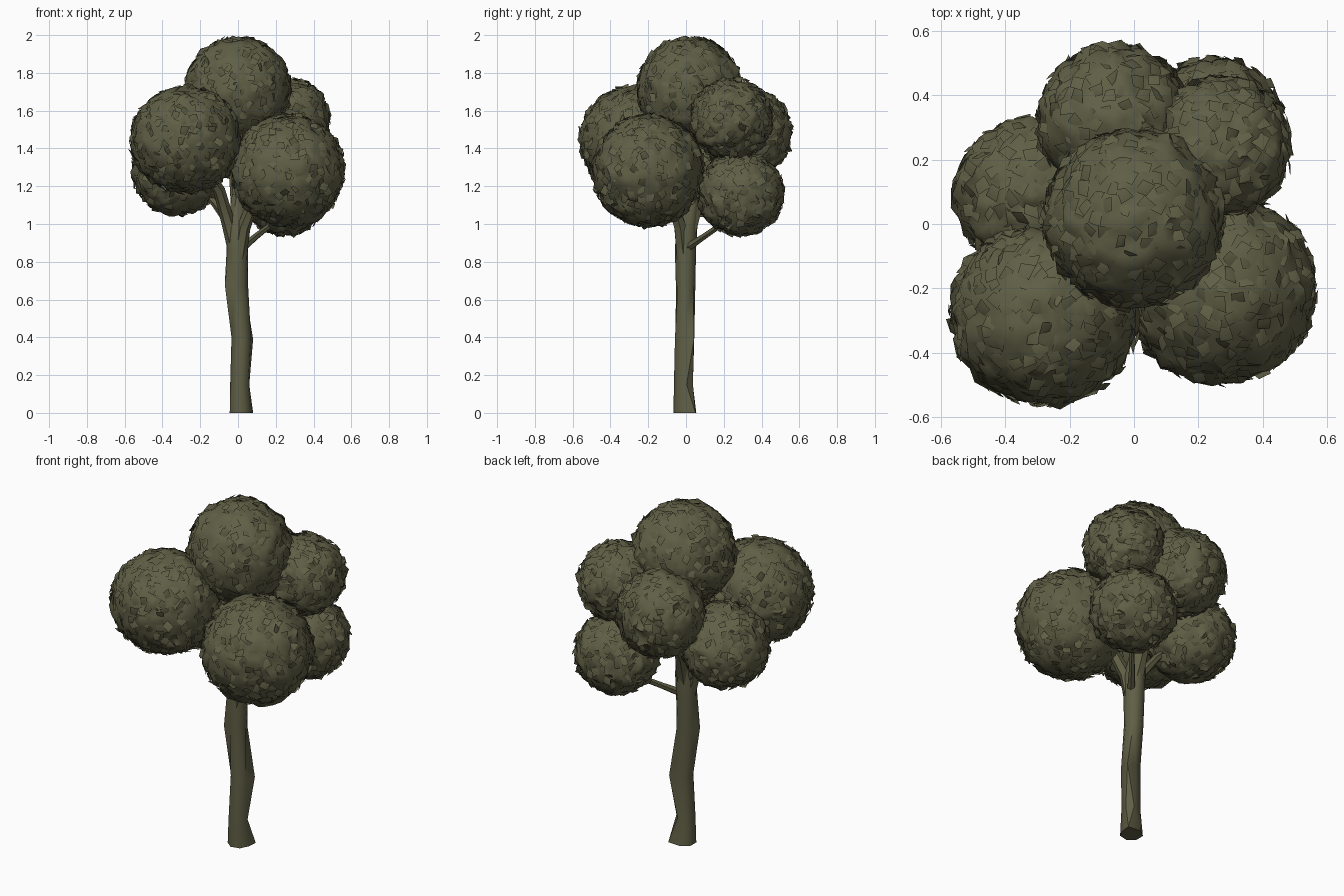
import bpy, bmesh, math, random
from mathutils import Vector, noise

if "Cube" in bpy.data.objects:
    bpy.data.objects.remove(bpy.data.objects["Cube"])

random.seed(4)
olive = bpy.data.materials.new("olive_green")
olive.diffuse_color = (0.115, 0.113, 0.06, 1)
olive.use_nodes = True
olive.node_tree.nodes["Principled BSDF"].inputs["Base Color"].default_value = olive.diffuse_color


def finish(name, bm, angle, recalc=True):
    if recalc:
        bmesh.ops.recalc_face_normals(bm, faces=bm.faces[:])
    mesh = bpy.data.meshes.new(name)
    bm.to_mesh(mesh)
    bm.free()
    mesh.materials.append(olive)
    obj = bpy.data.objects.new(name, mesh)
    bpy.context.collection.objects.link(obj)
    bpy.ops.object.select_all(action='DESELECT')
    obj.select_set(True)
    bpy.context.view_layer.objects.active = obj
    bpy.ops.object.shade_smooth_by_angle(angle=math.radians(angle))


def limb(name, stations, sides=6, upright=False, knots=()):
    """Tapered tube through (x, y, z, radius) stations; knots pull single corners."""
    bm = bmesh.new()
    pts = [Vector(s[:3]) for s in stations]
    rings = []
    for i, s in enumerate(stations):
        d = (pts[min(i + 1, len(pts) - 1)] - pts[max(i - 1, 0)]).normalized()
        if upright:
            d = Vector((0, 0, 1))
        u = (Vector((1, 0, 0)) - d * d.x).normalized()
        v = d.cross(u)
        ring = []
        for k in range(sides):
            a = math.tau * k / sides + 0.3 * i * upright
            ring.append(bm.verts.new(pts[i] + (u * math.cos(a) + v * math.sin(a)) * s[3]))
        rings.append(ring)
    for knot in knots:
        target = Vector(knot)
        min(bm.verts, key=lambda w: (w.co - target).length).co = target
    for a, b in zip(rings, rings[1:]):
        for k in range(sides):
            n = (k + 1) % sides
            bm.faces.new((a[k], a[n], b[n], b[k]))
    bm.faces.new(rings[0][::-1])
    bm.faces.new(rings[-1])
    bmesh.ops.triangulate(bm, faces=[f for f in bm.faces if len(f.verts) == 4])
    finish(name, bm, 40)


def clump(name, centre, radii):
    """Leafy ball: a crumpled core covered with tilted leaf patches."""
    bm = bmesh.new()
    bmesh.ops.create_icosphere(bm, subdivisions=4, radius=1)
    c, size = Vector(centre), Vector(radii)
    for v in bm.verts:
        n = v.co.normalized()
        p = n * size
        wave = noise.noise((p + c) * 24) * 0.034
        v.co = c + p + n * (wave - 0.012 + random.uniform(-0.006, 0.006))
    # Leaf patches spread evenly by a golden-angle spiral
    count = int(4200 * size.x * size.x)
    for i in range(count):
        z = 1 - 2 * (i + 0.5) / count
        a = i * 2.39996 + random.uniform(-0.1, 0.1)
        r = math.sqrt(1 - z * z)
        n = Vector((r * math.cos(a), r * math.sin(a), z))
        tilt = (n + 0.42 * Vector([random.uniform(-1, 1) for _ in range(3)])).normalized()
        u = tilt.orthogonal().normalized()
        w = tilt.cross(u)
        mid = c + n * size - n * random.uniform(0.002, 0.013)
        turn = random.uniform(0, math.tau)
        corners = []
        for k in range(4):
            t = turn + k * math.tau / 4 + random.uniform(-0.3, 0.3)
            reach = random.uniform(0.022, 0.036)
            q = mid + (u * math.cos(t) + w * math.sin(t)) * reach
            corners.append(bm.verts.new(q - n * 0.002))
        top = bm.verts.new(mid + tilt * 0.004)
        for k in range(4):
            bm.faces.new((corners[k], corners[(k + 1) % 4], top))
    finish(name, bm, 60, False)


# Trunk
limb("trunk", [(0.012, -0.006, 0, 0.062), (0.01, -0.012, 0.15, 0.052),
               (0.018, -0.009, 0.40, 0.053), (0.0, -0.002, 0.68, 0.053),
               (-0.003, -0.001, 0.86, 0.058), (-0.002, 0.002, 0.98, 0.058),
               (0.0, 0.04, 1.16, 0.034)], 7, True,
     knots=[(0.08, 0.05, 0), (0.08, 0.042, 0.39), (-0.07, -0.03, 0.68)])

# Branches reaching into the clumps
limb("branch_left", [(-0.01, 0.0, 0.86, 0.044), (-0.05, -0.01, 1.0, 0.036),
                     (-0.10, -0.05, 1.18, 0.032), (-0.24, -0.22, 1.40, 0.015)])
limb("branch_back_left", [(-0.03, 0.01, 0.98, 0.026), (-0.12, 0.04, 1.11, 0.022),
                          (-0.26, 0.07, 1.25, 0.012)])
limb("branch_front_right", [(0.0, -0.01, 0.80, 0.042), (0.03, -0.03, 0.98, 0.036),
                            (0.09, -0.08, 1.14, 0.030), (0.24, -0.18, 1.27, 0.014)])
limb("branch_back_right", [(0.02, 0.0, 0.87, 0.024), (0.09, 0.09, 0.93, 0.018),
                           (0.16, 0.17, 0.985, 0.016), (0.23, 0.27, 1.10, 0.010)])
limb("branch_back", [(0.0, 0.01, 0.94, 0.044), (-0.01, 0.07, 1.13, 0.030),
                     (-0.04, 0.25, 1.38, 0.014)])

# Foliage clumps
for name, centre, radii in [
        ("foliage_top", (0.0, 0.018, 1.711), (0.286, 0.284, 0.287)),
        ("foliage_front_left", (-0.277, -0.28, 1.447), (0.300, 0.288, 0.288)),
        ("foliage_front_right", (0.265, -0.20, 1.282), (0.305, 0.303, 0.303)),
        ("foliage_back", (-0.06, 0.322, 1.485), (0.245, 0.245, 0.245)),
        ("foliage_left", (-0.32, 0.09, 1.28), (0.245, 0.243, 0.240)),
        ("foliage_back_right_upper", (0.265, 0.24, 1.555), (0.227, 0.225, 0.225)),
        ("foliage_back_right_lower", (0.245, 0.288, 1.163), (0.235, 0.238, 0.230))]:
    clump(name, centre, radii)
